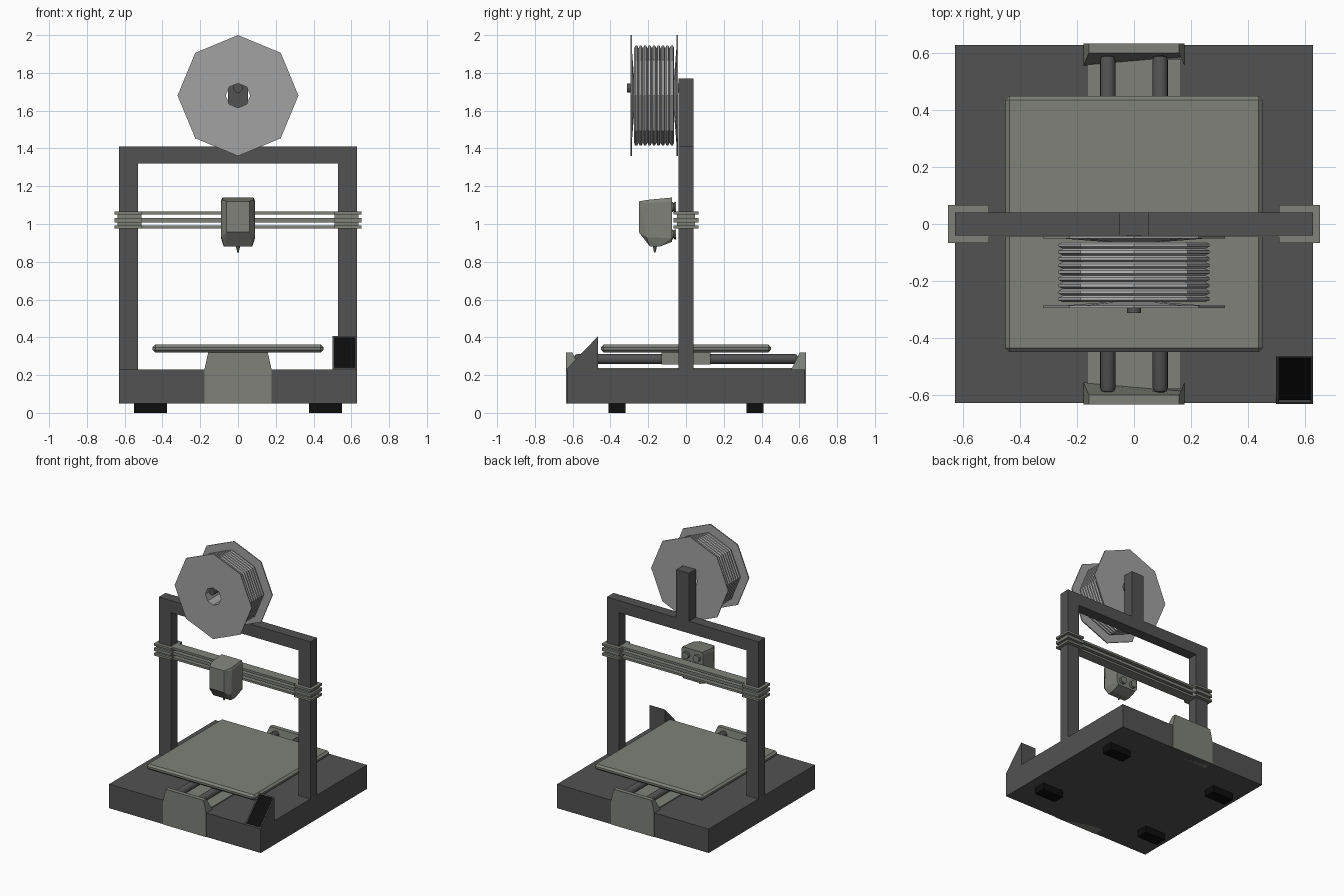
import bpy, bmesh
from math import sin, cos, pi
from mathutils import Vector

if "Cube" in bpy.data.objects:
    bpy.data.objects.remove(bpy.data.objects["Cube"])


def material(name, rgb):
    m = bpy.data.materials.new(name)
    m.diffuse_color = (*rgb, 1)
    m.use_nodes = True
    m.node_tree.nodes["Principled BSDF"].inputs["Base Color"].default_value = m.diffuse_color
    return m


DARK = material("dark_metal", (0.085, 0.085, 0.085))
LIGHT = material("light_metal", (0.21, 0.22, 0.19))
BLACK = material("black", (0.004, 0.004, 0.004))
SPOOL = material("spool_grey", (0.36, 0.36, 0.36))
THREAD = material("thread_grey", (0.5, 0.5, 0.5))


def finish(name, bm, *mats):
    bmesh.ops.remove_doubles(bm, verts=bm.verts, dist=1e-5)
    bmesh.ops.recalc_face_normals(bm, faces=bm.faces)
    me = bpy.data.meshes.new(name)
    bm.to_mesh(me)
    bm.free()
    for m in mats:
        me.materials.append(m)
    ob = bpy.data.objects.new(name, me)
    bpy.context.collection.objects.link(ob)
    return ob


def box(name, x, y, z, mat):
    bm = bmesh.new()
    bmesh.ops.create_cube(bm, size=1)
    for v in bm.verts:
        v.co = [(a + b) / 2 + c * (b - a) for (a, b), c in zip((x, y, z), v.co)]
    return finish(name, bm, mat)


def prism(bm, pts, axis, a, b):
    """Extrude a 2D outline from a to b; axis 0 takes (y, z), axis 1 takes (x, z)."""
    def place(p, t):
        return (t, p[0], p[1]) if axis == 0 else (p[0], t, p[1])
    f = bm.faces.new([bm.verts.new(place(p, a)) for p in pts])
    r = bmesh.ops.extrude_face_region(bm, geom=[f])
    for g in r["geom"]:
        if isinstance(g, bmesh.types.BMVert):
            g.co[axis] = b


def lathe(name, profile, x, z, n, mat, closed=False):
    """Revolve (radius, y) points about an axis parallel to y."""
    bm = bmesh.new()
    rings = [[bm.verts.new((x + r * sin(2 * pi * i / n), y, z + r * cos(2 * pi * i / n)))
              for i in range(n)] for r, y in profile]
    pairs = list(zip(rings, rings[1:]))
    if closed:
        pairs.append((rings[-1], rings[0]))
    for p, q in pairs:
        for i in range(n):
            j = (i + 1) % n
            bm.faces.new((p[i], p[j], q[j], q[i]))
    if not closed:
        bm.faces.new(rings[0])
        bm.faces.new(rings[-1])
    return finish(name, bm, mat)


# base and feet
box("base", (-.63, .63), (-.63, .63), (.05, .23), DARK)
for sx in (-1, 1):
    for sy in (-1, 1):
        box("foot", sorted((sx * .375, sx * .55)), sorted((sy * .32, sy * .41)), (0, .05), BLACK)

# portal frame and spool post
bm = bmesh.new()
prism(bm, [(-.63, .23), (-.53, .23), (-.53, 1.32), (.53, 1.32), (.53, .23), (.63, .23),
           (.63, 1.41), (-.63, 1.41)], 1, -.04, .04)
finish("portal_frame", bm, DARK)
box("spool_post", (-.053, .053), (-.04, .04), (1.41, 1.77), DARK)

# bed track: floor plate, sloped end brackets, round rods, bearings
box("track_floor", (-.165, .165), (-.58, .58), (.225, .238), LIGHT)
for s in (-1, 1):
    bm = bmesh.new()
    prism(bm, [(-.178, .05), (.178, .05), (.178, .23), (.158, .32), (-.158, .32), (-.178, .23)],
          1, s * .634, s * .602)
    for v in bm.verts:                      # inner side slopes towards the bed
        if abs(v.co.y) < .61 and v.co.z < .3:
            v.co.y = s * .557
    finish("track_end_bracket", bm, LIGHT)
    rod = lathe("track_rod", [(.012, -.592), (.022, -.588), (.027, -.575), (.027, .575),
                              (.022, .588), (.012, .592)], s * .092, .285, 16, DARK)
    bpy.context.view_layer.objects.active = rod
    rod.select_set(True)
    bpy.ops.object.shade_smooth_by_angle()
    rod.select_set(False)
    box("track_bearing", sorted((s * .05, s * .135)), (-.13, .13), (.255, .322), LIGHT)

# print bed
bed = box("print_bed", (-.452, .452), (-.45, .45), (.319, .361), LIGHT)
bev = bed.modifiers.new("edge", "BEVEL")
bev.width = .014
bev.segments = 1

# control screen wedge with recessed black panel
bm = bmesh.new()
prism(bm, [(-.632, .232), (-.465, .407), (-.465, .225), (-.632, .225)], 0, .5, .63)
bmesh.ops.recalc_face_normals(bm, faces=bm.faces)
slope = max(bm.faces, key=lambda f: f.normal.dot(Vector((0, -1, 1))))
bmesh.ops.inset_individual(bm, faces=[slope], thickness=.014, depth=0)
r = bmesh.ops.extrude_face_region(bm, geom=[slope])
panel = [g for g in r["geom"] if isinstance(g, bmesh.types.BMFace)][0]
if slope.is_valid:
    bm.faces.remove(slope)
for v in panel.verts:
    v.co += Vector((0, 1, -1)) * .006
panel.material_index = 1
finish("control_screen", bm, DARK, BLACK)

# crossbar: three slats joining two slotted end carriages
for z0, z1 in ((.975, .991), (1.009, 1.031), (1.049, 1.065)):
    box("crossbar_slat", (-.52, .52), (-.045, .03), (z0, z1), LIGHT)
    for s in (-1, 1):
        box("carriage_plate", sorted((s * .51, s * .653)), (-.066, .066), (z0, z1), LIGHT)
for s in (-1, 1):
    box("carriage_core", sorted((s * .512, s * .638)), (-.048, .048), (.98, 1.06), LIGHT)

# print head: faceted housing, nozzle and rollers
half = [(.083, -.075, 1.14), (.09, -.075, 1.12), (.09, -.075, .925), (.075, -.075, .905),
        (.083, -.2, 1.128), (.09, -.2, 1.11), (.09, -.21, .93), (.072, -.19, .88),
        (.06, -.25, 1.12), (.06, -.25, .957), (.075, -.14, .88)]
bm = bmesh.new()
for x, y, z in half:
    bm.verts.new((x, y, z))
    bm.verts.new((-x, y, z))
bmesh.ops.convex_hull(bm, input=bm.verts)
bmesh.ops.dissolve_limit(bm, angle_limit=.03, verts=bm.verts, edges=bm.edges)
finish("print_head", bm, LIGHT)
bm = bmesh.new()
bmesh.ops.create_cone(bm, cap_ends=True, segments=8, radius1=.004, radius2=.013, depth=.04)
bmesh.ops.translate(bm, verts=bm.verts, vec=(0, -.165, .87))
finish("nozzle", bm, LIGHT)
for x in (-.045, .045):
    for z in (.945, 1.09):
        lathe("head_roller", [(.026, -.08), (.026, -.07), (.02, -.065), (.026, -.06),
                              (.026, -.052)], x, z, 12, LIGHT)

# filament spool on its arm
SZ = 1.68
for y0, y1, yi in ((-.295, -.287, -.275), (-.043, -.051, -.063)):
    lathe("spool_flange", [(.065, y0), (.32, y0), (.32, y1), (.25, y1), (.1, yi), (.065, yi)],
          0, SZ, 8, SPOOL, closed=True)
lathe("spool_hub", [(.065, -.29), (.1, -.29), (.1, -.048), (.065, -.048)], 0, SZ, 8, SPOOL, True)
N, YA, YB = 9, -.275, -.063
step = (YB - YA) / N
wind = [(.1, YA), (.25, YA)]
for i in range(N):
    y = YA + i * step
    wind += [(.265, y + step * .3), (.265, y + step * .7), (.25, y + step)]
wind.append((.1, YB))
lathe("filament_winding", wind, 0, SZ, 8, THREAD, closed=True)
lathe("spool_arm", [(.025, -.312), (.025, -.035)], 0, 1.72, 12, DARK)
